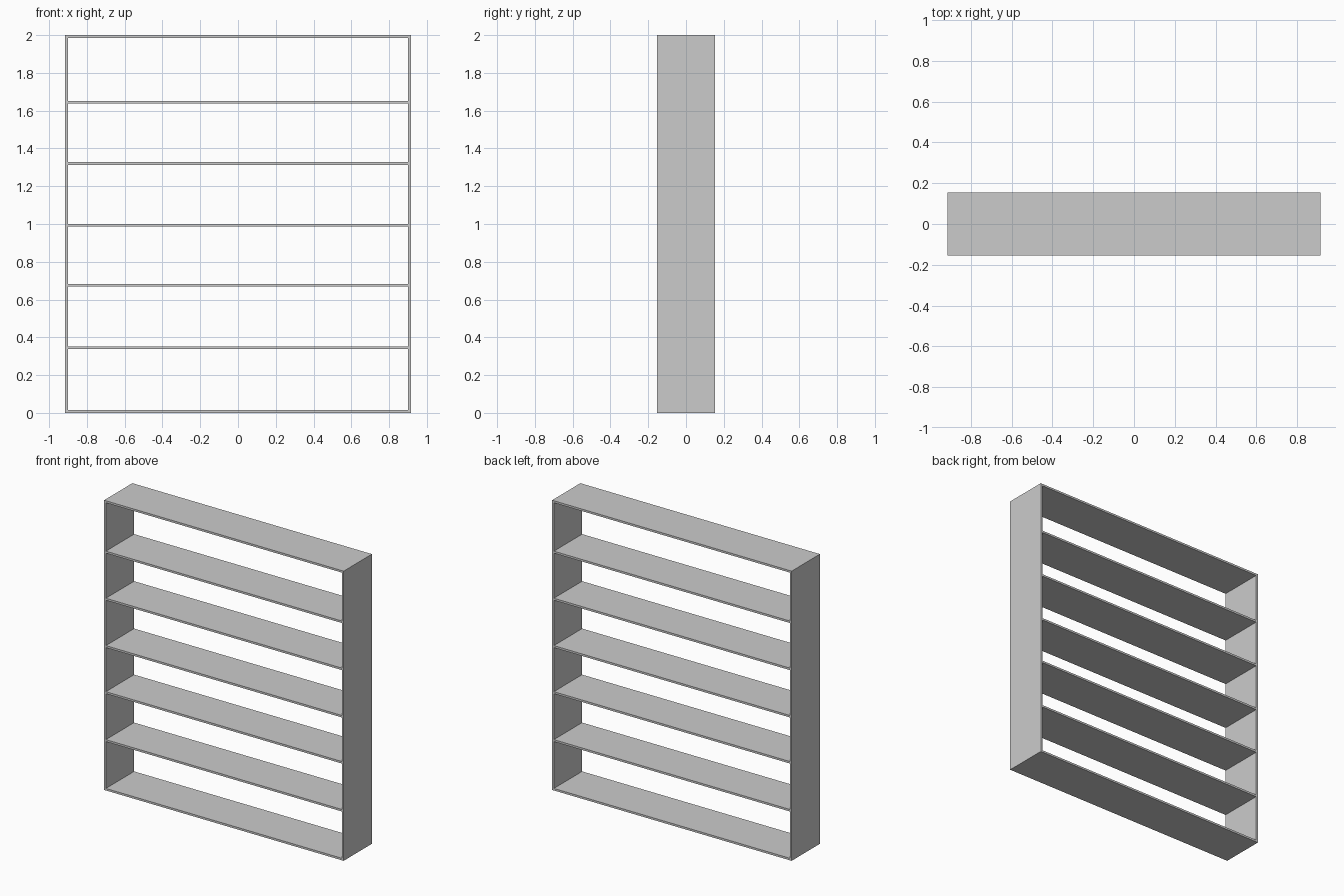
import bpy

if "Cube" in bpy.data.objects:
    bpy.data.objects.remove(bpy.data.objects["Cube"])

W, D, H, T = 1.83, 0.308, 2.0, 0.014


def box(name, center, size):
    bpy.ops.mesh.primitive_cube_add(size=1, location=center)
    ob = bpy.context.object
    ob.name = name
    ob.scale = size
    bpy.ops.object.transform_apply(location=False, rotation=False, scale=True)
    return ob


# Side panels
for side, s in (("left", -1), ("right", 1)):
    box(side + "_side_panel", (s * (W - T) / 2, 0, H / 2), (T, D, H))

# Bottom board, shelves and top board, flush between the sides
levels = [T / 2, 0.344, 0.675, 0.993, 1.32, 1.645, H - T / 2]
names = ["bottom_board"] + ["shelf_%d" % i for i in range(1, 6)] + ["top_board"]
for name, z in zip(names, levels):
    box(name, (0, 0, z), (W - 2 * T, D, T))
